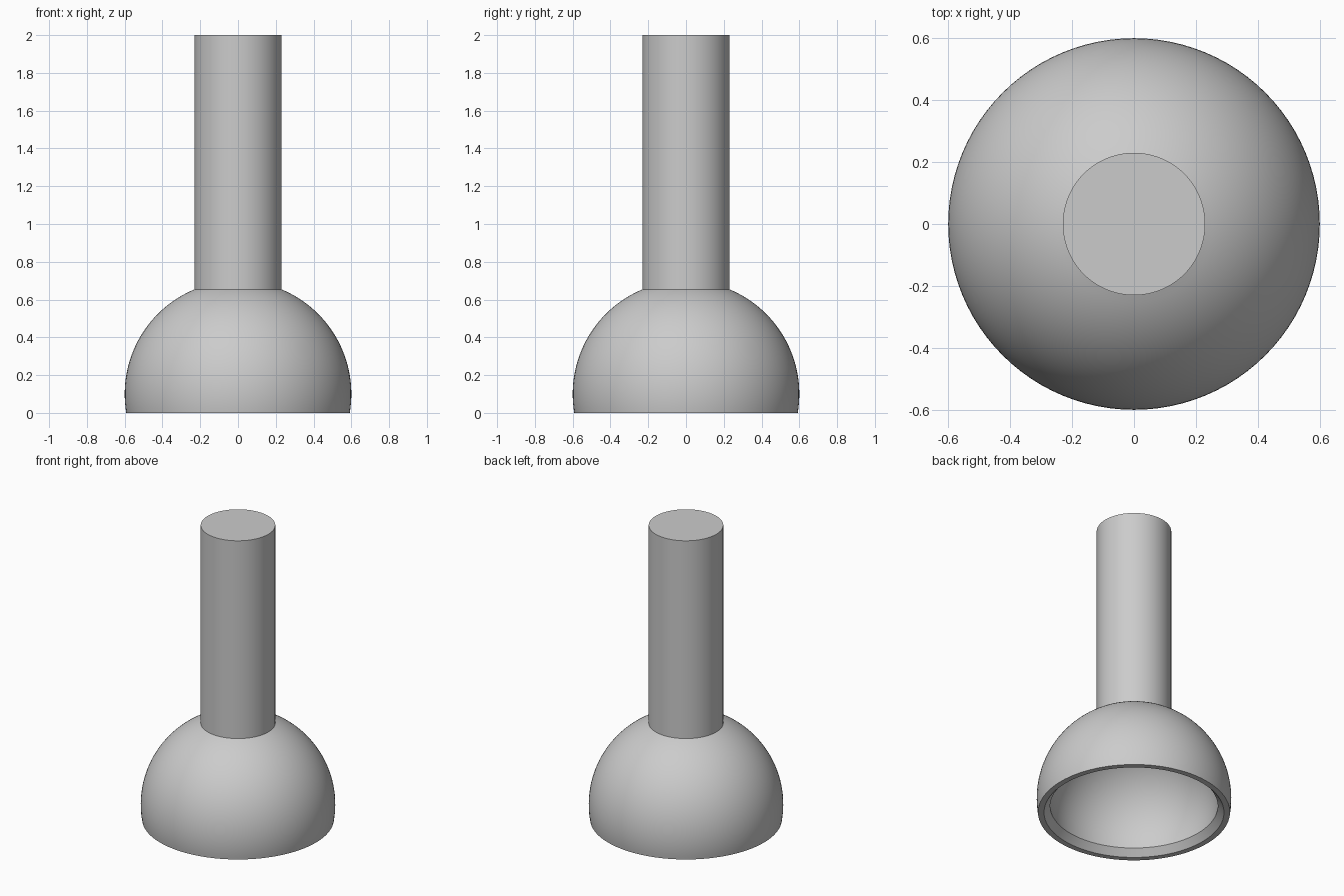
import bpy
import bmesh
import math
from mathutils import Matrix, Vector

cube = bpy.data.objects.get("Cube")
if cube:
    bpy.data.objects.remove(cube, do_unlink=True)

SEGMENTS = 96
BALL_R, CAVITY_R, CENTRE_Z = 0.6, 0.52, 0.1
ROD_R, HEIGHT = 0.23, 2.0
MOUTH_R, CHAMFER_Z = 0.555, 0.045

grey = bpy.data.materials.new("light_grey")
grey.use_nodes = True
colour = (0.6, 0.6, 0.6, 1)
grey.diffuse_color = colour
grey.node_tree.nodes["Principled BSDF"].inputs["Base Color"].default_value = colour


def arc(radius, start, end, steps):
    """Profile points (r, z) on a circle around the ball centre."""
    angles = [start + (end - start) * i / steps for i in range(steps + 1)]
    return [(radius * math.cos(a), CENTRE_Z + radius * math.sin(a)) for a in angles]


def lathe(name, profile):
    """Revolve an (r, z) profile around the z axis."""
    bm = bmesh.new()
    verts = [bm.verts.new((r, 0, z)) for r, z in profile]
    edges = [bm.edges.new(pair) for pair in zip(verts, verts[1:])]
    bmesh.ops.spin(bm, geom=verts + edges, cent=(0, 0, 0), axis=(0, 0, 1),
                   angle=math.tau, steps=SEGMENTS)
    bmesh.ops.remove_doubles(bm, verts=bm.verts, dist=0.0001)
    bmesh.ops.recalc_face_normals(bm, faces=bm.faces)
    # The rim or the top face tells which way is outward
    flat = max(bm.faces, key=lambda f: abs(f.normal.z) if f.calc_center_median().z
               in (0.0, HEIGHT) else -1)
    outward = 1 if flat.calc_center_median().z > CENTRE_Z else -1
    if flat.normal.z * outward < 0:
        bmesh.ops.reverse_faces(bm, faces=bm.faces)
    mesh = bpy.data.meshes.new(name)
    bm.to_mesh(mesh)
    bm.free()
    mesh.materials.append(grey)
    obj = bpy.data.objects.new(name, mesh)
    bpy.context.collection.objects.link(obj)
    bpy.ops.object.select_all(action="DESELECT")
    obj.select_set(True)
    bpy.context.view_layer.objects.active = obj
    bpy.ops.object.shade_smooth_by_angle(angle=math.radians(25))
    return obj


# Hollow ball socket: outer shell, flat rim, chamfered mouth and round cavity
outer = arc(BALL_R, math.acos(ROD_R / BALL_R), -math.asin(CENTRE_Z / BALL_R), 32)
cavity = arc(CAVITY_R, math.asin((CHAMFER_Z - CENTRE_Z) / CAVITY_R), math.pi / 2, 36)
lathe("socket", outer + [(MOUTH_R, 0)] + cavity)

# Solid rod rising from the top of the ball
joint_z = outer[0][1]
lathe("rod", [(0, HEIGHT), (ROD_R, HEIGHT), (ROD_R, joint_z)])
